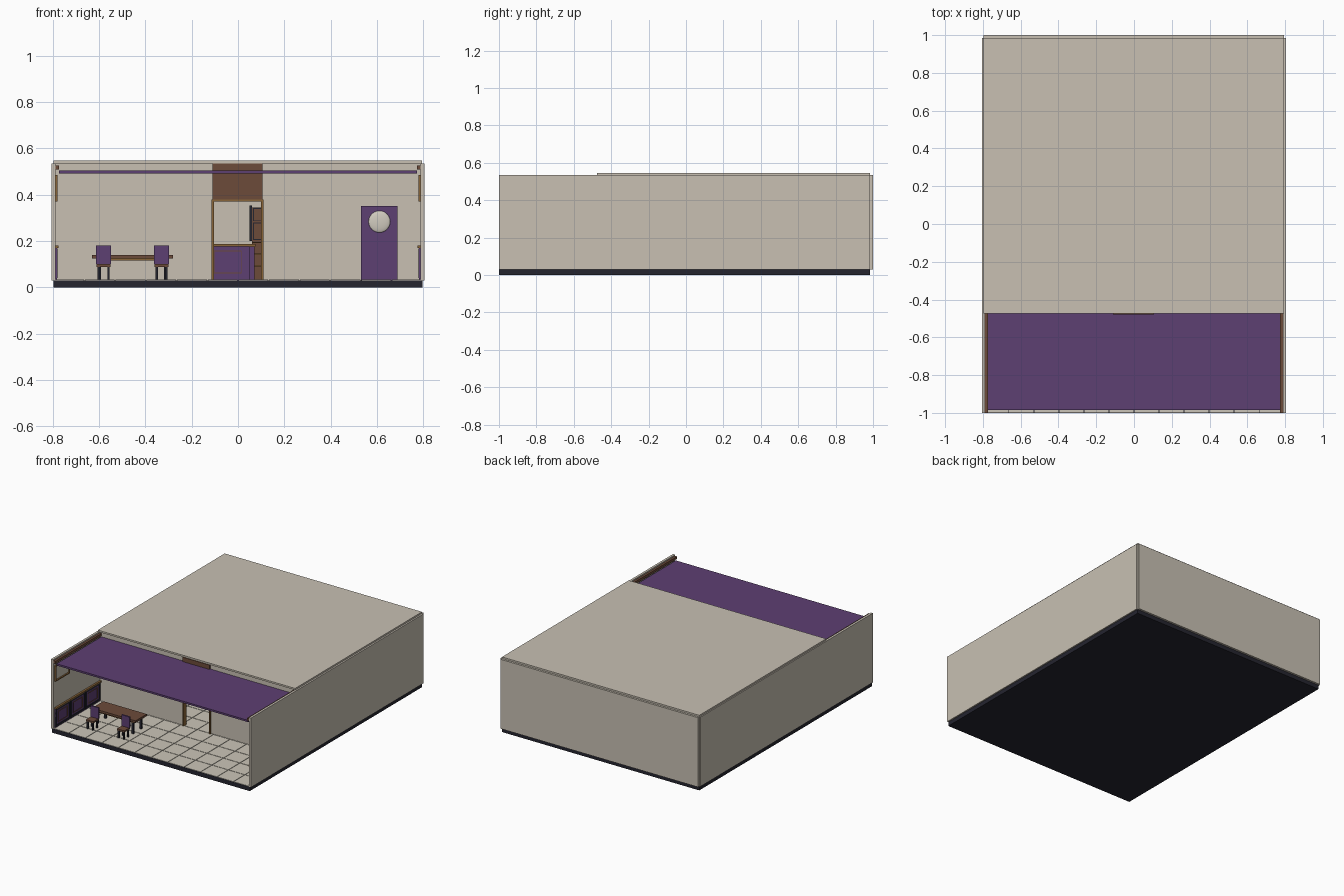
import bpy, bmesh
from mathutils import Matrix, Vector

cube = bpy.data.objects.get("Cube")
if cube:
    bpy.data.objects.remove(cube, do_unlink=True)


def material(name, rgb):
    m = bpy.data.materials.new(name)
    m.use_nodes = True
    m.diffuse_color = (*rgb, 1)
    m.node_tree.nodes["Principled BSDF"].inputs["Base Color"].default_value = (*rgb, 1)
    return m


BEIGE = material("beige plaster", (0.58, 0.53, 0.45))
TILE = material("pale tile", (0.60, 0.56, 0.48))
PURPLE = material("purple", (0.11, 0.05, 0.17))
BROWN = material("brown wood", (0.15, 0.07, 0.042))
GOLD = material("golden wood", (0.25, 0.13, 0.04))
DARK = material("dark base", (0.018, 0.018, 0.028))
WHITE = material("off white", (0.64, 0.60, 0.52))


def boxes(name, mat, *spans):
    """One object from boxes, each given as (x0, x1, y0, y1, z0, z1)."""
    bm = bmesh.new()
    for x0, x1, y0, y1, z0, z1 in spans:
        size = Vector((x1 - x0, y1 - y0, z1 - z0))
        mid = Vector((x0 + x1, y0 + y1, z0 + z1)) / 2
        bmesh.ops.create_cube(bm, size=1, matrix=Matrix.Translation(mid) @ Matrix.Diagonal((*size, 1)))
    return finish(name, mat, bm)


def finish(name, mat, bm):
    mesh = bpy.data.meshes.new(name)
    bm.to_mesh(mesh)
    bm.free()
    mesh.materials.append(mat)
    ob = bpy.data.objects.new(name, mesh)
    bpy.context.collection.objects.link(ob)
    return ob


def both_sides(name, mat, *spans):
    """Boxes on the +x side, repeated on the -x side."""
    flipped = [(-s[1], -s[0], *s[2:]) for s in spans]
    return boxes(name, mat, *spans, *flipped)


def ring(x0, x1, z0, z1, y0, y1, t):
    """Four bars of a frame that faces the front."""
    return [(x0, x0 + t, y0, y1, z0, z1), (x1 - t, x1, y0, y1, z0, z1),
            (x0 + t, x1 - t, y0, y1, z0, z0 + t), (x0 + t, x1 - t, y0, y1, z1 - t, z1)]


def side_ring(x0, x1, y0, y1, z0, z1, t):
    """Four bars of a frame that lies against a side wall."""
    return [(x0, x1, y0, y0 + t, z0, z1), (x0, x1, y1 - t, y1, z0, z1),
            (x0, x1, y0 + t, y1 - t, z0, z0 + t), (x0, x1, y0 + t, y1 - t, z1 - t, z1)]


# Shell
FLOOR, TOP, FRONT = 0.03, 0.535, -0.465
boxes("base", DARK, (-0.797, 0.795, -1, 0.985, 0, FLOOR))
both_sides("side_walls", BEIGE, (0.788, 0.805, -1, 0.985, FLOOR, TOP))
boxes("back_wall", BEIGE, (-0.797, 0.793, 0.985, 1, FLOOR, TOP))
boxes("roof", BEIGE, (-0.797, 0.793, -0.475, 0.985, TOP, 0.547))
boxes("front_wall", BEIGE,
      (-0.788, -0.11, FRONT, -0.45, FLOOR, TOP),
      (0.105, 0.788, FRONT, -0.45, FLOOR, TOP),
      (-0.11, 0.105, FRONT, -0.45, 0.375, TOP))

# Floor tiles with dark joints
STEP, GAP = 0.1325, 0.002
tiles = []
for i in range(12):
    for j in range(15):
        x, y = -0.795 + i * STEP, -1 + j * STEP
        tiles.append((max(x + GAP, -0.787), min(x + STEP - GAP, 0.787),
                      y + GAP, min(y + STEP - GAP, 0.985), FLOOR, FLOOR + 0.003))
boxes("floor_tiles", TILE, *tiles)

# Canopy and its rails
boxes("canopy", PURPLE, (-0.772, 0.772, -0.985, -0.47, 0.49, 0.503))
both_sides("canopy_rails", BROWN, (0.772, 0.788, -1, -0.466, 0.508, 0.526))
both_sides("rail_caps", DARK, (0.775, 0.785, -1, -0.992, 0.511, 0.523))

# Doorway
boxes("lintel_panel", BROWN, (-0.11, 0.105, -0.48, FRONT, 0.378, TOP))
boxes("door_frame", GOLD,
      (-0.114, -0.103, -0.478, -0.445, FLOOR, 0.378),
      (0.099, 0.109, -0.478, -0.445, FLOOR, 0.378),
      (-0.103, 0.099, -0.478, -0.445, 0.371, 0.378))

# Closed door with a round window
boxes("purple_door", PURPLE, (0.53, 0.688, -0.472, FRONT, FLOOR, 0.35))
bm = bmesh.new()
bmesh.ops.create_uvsphere(bm, u_segments=32, v_segments=12, radius=1,
                          matrix=Matrix.Translation((0.61, -0.472, 0.283)) @ Matrix.Diagonal((0.047, 0.009, 0.047, 1)))
for f in bm.faces:
    f.smooth = True
finish("round_window", WHITE, bm)

# Panelling along the side walls
panels, frames, edges = [], [], []
for k in range(3):
    y = -0.985 + k * 0.172
    panels.append((0.782, 0.788, y, y + 0.17, FLOOR, 0.17))
    frames += side_ring(0.778, 0.783, y, y + 0.17, 0.04, 0.168, 0.012)
    edges += side_ring(0.779, 0.783, y + 0.03, y + 0.14, 0.065, 0.143, 0.004)
both_sides("wall_panels", PURPLE, *panels)
both_sides("panel_frames", DARK, *frames)
both_sides("panel_beads", BROWN, *edges)
both_sides("panel_rail", GOLD, (0.774, 0.788, -0.985, -0.466, 0.17, 0.18))
both_sides("hanging_frames", GOLD, *side_ring(0.778, 0.788, -0.985, -0.82, 0.37, 0.485, 0.008))

# Dining table
boxes("table_top", BROWN, (-0.63, -0.28, -0.78, -0.65, 0.125, 0.14))
boxes("table_apron", GOLD, (-0.61, -0.3, -0.77, -0.66, 0.115, 0.125))
boxes("table_legs", DARK, *[(x, x + 0.014, y, y + 0.014, FLOOR, 0.115)
                            for x in (-0.605, -0.319) for y in (-0.768, -0.676)])

# Chairs
for label, cx in (("left", -0.33), ("right", -0.58)):
    boxes(label + "_chair_seat", BROWN, (cx - 0.03, cx + 0.03, -0.88, -0.815, 0.088, 0.1))
    boxes(label + "_chair_back", PURPLE, (cx - 0.032, cx + 0.032, -0.825, -0.813, 0.1, 0.18))
    boxes(label + "_chair_legs", DARK, *[(x, x + 0.01, y, y + 0.01, FLOOR, 0.088)
                                         for x in (cx - 0.026, cx + 0.016) for y in (-0.876, -0.829)])

# Kitchen in the room behind
boxes("kitchen_counter", PURPLE, (-0.3, 0.05, 0.86, 0.985, FLOOR, 0.175))
boxes("counter_top", GOLD, (-0.3, 0.075, 0.85, 0.985, 0.175, 0.187))
boxes("counter_bead", BROWN, *ring(-0.105, 0.015, 0.06, 0.158, 0.856, 0.86, 0.003))
boxes("corner_cabinet", PURPLE, (0.05, 0.072, 0.8, 0.985, FLOOR, 0.175))
boxes("tall_cupboard", BROWN, (0.06, 0.25, 0.87, 0.985, FLOOR, 0.345))
boxes("cupboard_side", DARK, (0.05, 0.06, 0.865, 0.985, 0.2, 0.352))
boxes("cupboard_shelves", GOLD, *[(0.06, 0.25, 0.863, 0.87, z, z + 0.006)
                                  for z in (0.09, 0.14, 0.19)])
boxes("cupboard_doors", DARK, *ring(0.064, 0.15, 0.205, 0.28, 0.865, 0.87, 0.004),
      *ring(0.064, 0.15, 0.285, 0.342, 0.865, 0.87, 0.004))
